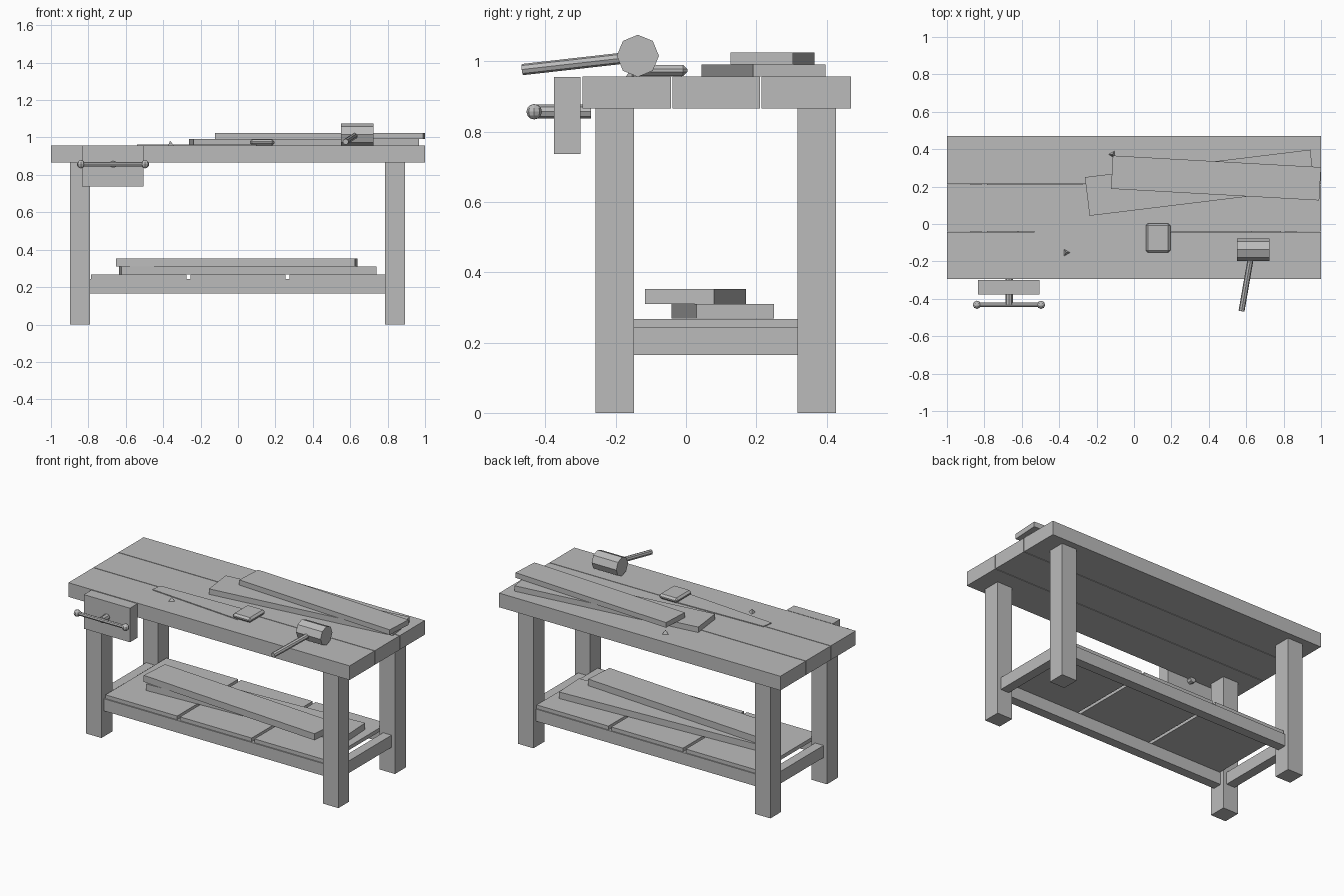
import bpy
import bmesh
from math import radians, atan2, pi
from mathutils import Vector, Matrix

cube = bpy.data.objects.get("Cube")
if cube:
    bpy.data.objects.remove(cube)

grey = bpy.data.materials.new("plain grey")
grey.use_nodes = True
COLOUR = (0.5, 0.5, 0.5, 1)
grey.diffuse_color = COLOUR
grey.node_tree.nodes["Principled BSDF"].inputs["Base Color"].default_value = COLOUR


def finish(name, bm):
    bmesh.ops.recalc_face_normals(bm, faces=bm.faces)
    mesh = bpy.data.meshes.new(name)
    bm.to_mesh(mesh)
    bm.free()
    mesh.materials.append(grey)
    obj = bpy.data.objects.new(name, mesh)
    bpy.context.collection.objects.link(obj)
    return obj


def box(name, x, y, z):
    """Box from (low, high) pairs."""
    bm = bmesh.new()
    bmesh.ops.create_cube(bm, size=1)
    for v in bm.verts:
        v.co = [sum(r) / 2 + c * (r[1] - r[0]) for r, c in zip((x, y, z), v.co)]
    return finish(name, bm)


def plank(name, start, end, width, z):
    """Loose plank laid between the centres of its two ends."""
    a, b = Vector(start), Vector(end)
    half = (b - a).length / 2
    obj = box(name, (-half, half), (-width / 2, width / 2), z)
    obj.location = ((a + b) / 2).to_3d()
    obj.rotation_euler.z = atan2(b.y - a.y, b.x - a.x)
    return obj


def rod(name, start, end, r1, r2=None, sides=8, twist=0):
    """Straight round bar or cone between two points."""
    a, b = Vector(start), Vector(end)
    axis = b - a
    turn = axis.to_track_quat('Z', 'Y').to_matrix().to_4x4()
    bm = bmesh.new()
    bmesh.ops.create_cone(bm, cap_ends=True, segments=sides, radius1=r1,
                          radius2=r1 if r2 is None else r2, depth=axis.length,
                          matrix=Matrix.Translation((a + b) / 2) @ turn
                          @ Matrix.Rotation(twist, 4, 'Z'))
    return finish(name, bm)


# Worktop: three long boards with hairline gaps
for name, y in (("front", (-0.295, -0.043)), ("middle", (-0.039, 0.211)),
                ("back", (0.215, 0.47))):
    box(name + "_top_board", (-1, 1), y, (0.866, 0.957))

# Legs and the rails between them
for side, x in (("right", -0.845), ("left", 0.84)):
    for end, y in (("front", -0.2025), ("back", 0.372)):
        box(f"{end}_{side}_leg", (x - 0.054, x + 0.054), (y - 0.055, y + 0.055), (0, 0.868))
    box(side + "_rail", (x - 0.03, x + 0.03), (-0.15, 0.32), (0.165, 0.243))
for end, y in (("front", -0.2025), ("back", 0.372)):
    box(end + "_rail", (-0.795, 0.79), (y - 0.03, y + 0.03), (0.165, 0.243))

# Shelf: three panels side by side
for i in range(3):
    x = -0.53 + i * 0.53
    box(f"shelf_panel_{i + 1}", (x - 0.255, x + 0.255), (-0.225, 0.395), (0.243, 0.267))

# Loose planks on the shelf and on the worktop
plank("lower_shelf_plank", (-0.63, 0.068), (0.735, 0.14), 0.22, (0.268, 0.31))
plank("upper_shelf_plank", (-0.645, 0.072), (0.633, -0.018), 0.197, (0.31, 0.352))
plank("lower_top_plank", (-0.25, 0.147), (0.955, 0.294), 0.208, (0.957, 0.992))
plank("upper_top_plank", (-0.118, 0.277), (0.995, 0.215), 0.178, (0.992, 1.025))

# Vise: jaw, screw, sliding handle and its end knobs
box("vise_jaw", (-0.833, -0.505), (-0.376, -0.3), (0.737, 0.956))
rod("vise_screw", (-0.668, -0.43, 0.857), (-0.668, -0.27, 0.857), 0.02)
rod("vise_handle", (-0.84, -0.432, 0.857), (-0.497, -0.432, 0.857), 0.012)
for side, x in (("right", -0.84), ("left", -0.497)):
    bm = bmesh.new()
    bmesh.ops.create_uvsphere(bm, u_segments=8, v_segments=6, radius=0.022,
                              matrix=Matrix.Translation((x, -0.432, 0.857)))
    finish(side + "_handle_knob", bm)

# Mallet
rod("mallet_head", (0.55, -0.137, 1.016), (0.725, -0.137, 1.016), 0.06)
rod("mallet_handle", (0.632, -0.137, 1.014), (0.575, -0.465, 0.977), 0.016)

# Saw: thin tapered blade and a block grip with chamfered edges
bm = bmesh.new()
outline = ((-0.54, -0.098), (0.1, -0.15), (0.1, -0.012), (-0.53, -0.03))
face = bm.faces.new([bm.verts.new((x, y, 0.957)) for x, y in outline])
top = bmesh.ops.extrude_face_region(bm, geom=[face])["geom"]
bmesh.ops.translate(bm, vec=(0, 0, 0.005),
                    verts=[g for g in top if isinstance(g, bmesh.types.BMVert)])
finish("saw_blade", bm)
grip = box("saw_grip", (0.063, 0.195), (-0.153, 0.004), (0.958, 0.99))
bevel = grip.modifiers.new("chamfer", 'BEVEL')
bevel.width = 0.012
bevel.segments = 1

# Two small three-sided spikes
rod("front_spike", (-0.363, -0.153, 0.956), (-0.363, -0.153, 0.982), 0.022, 0, 3, pi / 2)
rod("back_spike", (-0.115, 0.372, 0.956), (-0.115, 0.372, 0.982), 0.022, 0, 3, -pi / 2)
